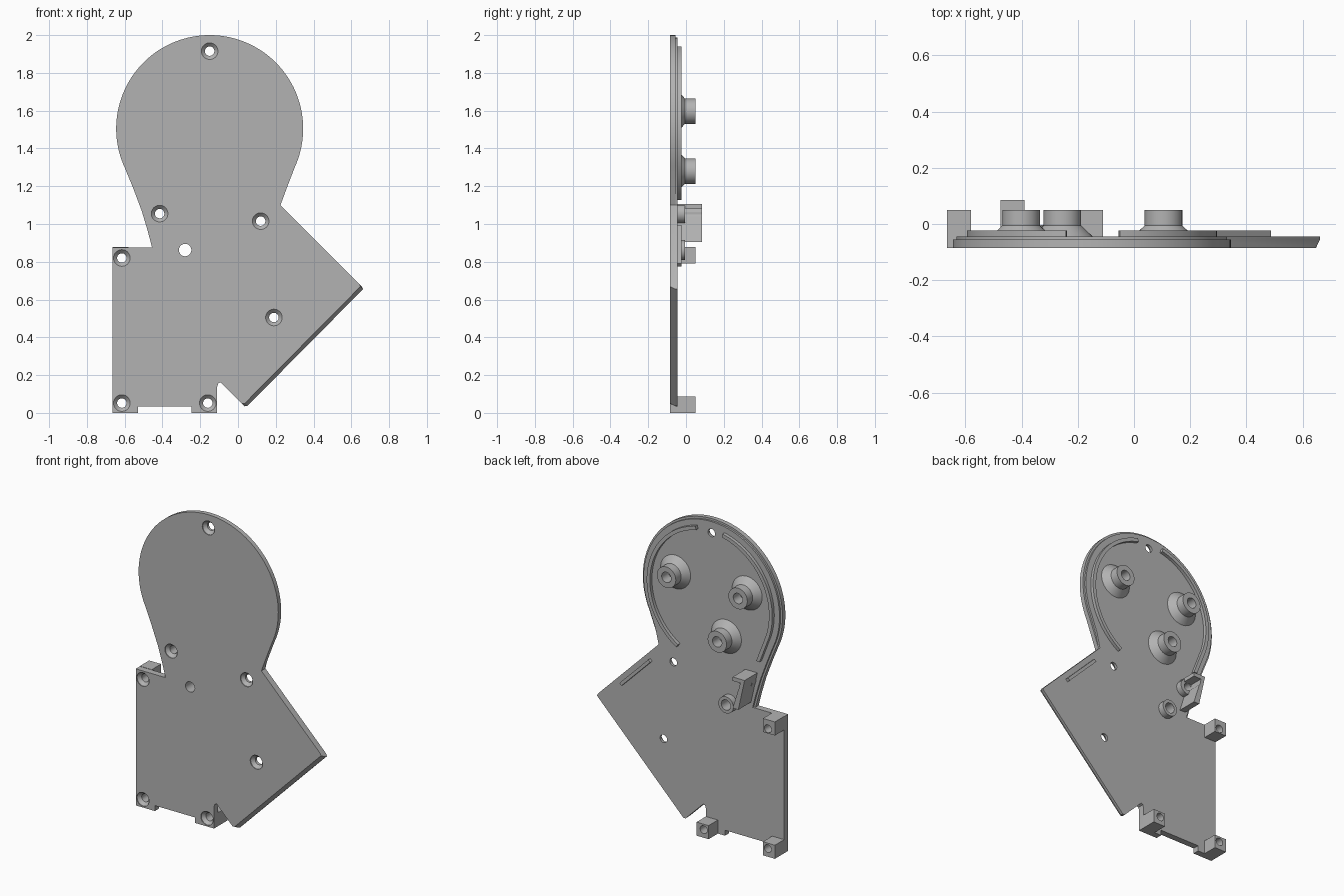
import bpy, bmesh
from math import sin, cos, radians, tau

if "Cube" in bpy.data.objects:
    bpy.data.objects.remove(bpy.data.objects["Cube"])

GREY = bpy.data.materials.new("plain_grey")
GREY.use_nodes = True
GREY.diffuse_color = (0.45, 0.45, 0.45, 1)
GREY.node_tree.nodes["Principled BSDF"].inputs["Base Color"].default_value = (0.45, 0.45, 0.45, 1)

CX, CZ, R = -0.15, 1.505, 0.495       # round head of the plate
FRONT, STEP, BACK = -0.085, -0.056, -0.044


def finish(name, bm):
    bmesh.ops.remove_doubles(bm, verts=bm.verts, dist=1e-5)
    bmesh.ops.recalc_face_normals(bm, faces=bm.faces)
    me = bpy.data.meshes.new(name)
    bm.to_mesh(me)
    bm.free()
    me.materials.append(GREY)
    ob = bpy.data.objects.new(name, me)
    bpy.context.collection.objects.link(ob)
    return ob


def loft(name, rings):
    """Closed solid through rings of (points, y)."""
    bm = bmesh.new()
    loops = [[bm.verts.new((x, y, z)) for x, z in pts] for pts, y in rings]
    n = len(loops[0])
    for a, b in zip(loops, loops[1:]):
        for i in range(n):
            j = (i + 1) % n
            bm.faces.new((a[i], a[j], b[j], b[i]))
    bm.faces.new(loops[0])
    bm.faces.new(loops[-1])
    bmesh.ops.dissolve_degenerate(bm, dist=1e-5, edges=bm.edges)
    return finish(name, bm)


def prism(name, pts, y0, y1):
    return loft(name, [(pts, y0), (pts, y1)])


def box(name, x0, x1, z0, z1, y0, y1):
    return prism(name, [(x0, z0), (x1, z0), (x1, z1), (x0, z1)], y0, y1)


def circle(x, z, r, n=40):
    return [(x + r * cos(tau * i / n), z + r * sin(tau * i / n)) for i in range(n)]


def turned(name, x, z, profile):
    """Round part along y from (radius, y) steps."""
    return loft(name, [(circle(x, z, r), y) for r, y in profile])


def arc(r, a0, a1, n):
    return [(CX + r * cos(radians(a0 + (a1 - a0) * i / n)),
             CZ + r * sin(radians(a0 + (a1 - a0) * i / n))) for i in range(n + 1)]


# Plate outline, with a stepped lip on the head and neck
left_neck = [(-0.555, 1.19), (-0.51, 1.07), (-0.477, 0.96), (-0.455, 0.875)]
right_neck = [(0.225, 1.10), (0.26, 1.195)]
chamfered = [(0.035, 0.035), (0.05, 0.037), (0.662, 0.655), (0.655, 0.67)]
lower = [(-0.665, 0.875), (-0.665, 0), (-0.53, 0), (-0.53, 0.035), (-0.245, 0.035),
         (-0.245, 0), (-0.11, 0), (-0.11, 0.14), (-0.105, 0.156), (-0.092, 0.162)]
LIP = 0.013
outer = right_neck + arc(R, -25, 205, 72) + left_neck + lower + chamfered
inner = ([right_neck[0], (right_neck[1][0] - LIP, right_neck[1][1])]
         + arc(R - LIP, -25, 205, 72)
         + [(x + LIP, z) for x, z in left_neck] + lower + chamfered)
front = outer[:-4] + [(x - 0.014, z + 0.014) for x, z in chamfered]
plate = loft("plate", [(front, FRONT), (outer, STEP), (inner, STEP), (inner, BACK)])

# Locating rails
RAIL = -0.023
prism("right_arc_rail", arc(0.445, 77, -58, 48) + arc(0.422, -58, 77, 48), BACK, RAIL)
neck = left_neck[:1]
prism("left_arc_rail", arc(0.445, 102, 203, 40) + [(x + 0.05, z) for x, z in neck]
      + [(x + 0.074, z) for x, z in neck] + arc(0.422, 203, 102, 40), BACK, RAIL)
prism("straight_rail", [(0.27, 0.98), (0.284, 0.994), (0.488, 0.79), (0.474, 0.776)], BACK, RAIL)

# Standoffs with flared feet and blind bores
for i, (x, z) in enumerate([(0.105, 1.597), (-0.402, 1.597), (-0.255, 1.28)]):
    turned(f"standoff_{i + 1}", x, z, [(0.107, BACK), (0.067, -0.005), (0.067, 0.049),
                                       (0.033, 0.049), (0.033, -0.02)])

# Parts that screw holes pass through
pierced = [plate]
for name, x, z in [("upper_post", -0.665, 0.79), ("lower_post", -0.665, 0),
                   ("middle_post", -0.195, 0)]:
    pierced.append(box(name, x, x + 0.085, z, z + 0.087, BACK, 0.05))
pierced.append(turned("pivot_boss", -0.28, 0.862, [(0.053, BACK), (0.053, -0.004)]))
pierced.append(turned("neck_boss", -0.415, 1.055, [(0.05, BACK), (0.05, -0.004)]))

# Latch bracket: slanted wall with a hooked top
pierced.append(prism("latch_bracket", [(-0.475, 1.105), (-0.39, 1.105), (-0.39, 1.08),
                                       (-0.445, 1.08), (-0.39, 0.905), (-0.43, 0.905)],
                     BACK, 0.085))

# Countersunk screw holes and one plain pivot hole
screws = [(-0.15, 1.915), (-0.415, 1.055), (0.12, 1.015), (0.19, 0.505),
          (-0.615, 0.82), (-0.615, 0.052), (-0.16, 0.052)]
cutters = [turned("hole_cutter", x, z, [(0.044, -0.1), (0.044, -0.08), (0.025, -0.061),
                                        (0.025, 0.1)]) for x, z in screws]
cutters.append(turned("hole_cutter", -0.28, 0.862, [(0.033, -0.1), (0.033, 0.1)]))
bm = bmesh.new()
for c in cutters:
    bm.from_mesh(c.data)
    bpy.data.objects.remove(c)
cutter = finish("hole_cutters", bm)
cutter.hide_render = True

for ob in pierced:
    mod = ob.modifiers.new("holes", "BOOLEAN")
    mod.object = cutter
    mod.operation = "DIFFERENCE"
    mod.solver = "EXACT"
    bpy.context.view_layer.objects.active = ob
    bpy.ops.object.modifier_apply(modifier=mod.name)
bpy.data.objects.remove(cutter)

# Smooth round faces, keep sharp edges
bpy.ops.object.select_all(action="DESELECT")
for ob in bpy.context.scene.objects:
    if ob.type == "MESH" and ob.data.materials and ob.data.materials[0] == GREY:
        ob.select_set(True)
bpy.context.view_layer.objects.active = plate
bpy.ops.object.shade_smooth_by_angle(angle=radians(25))
